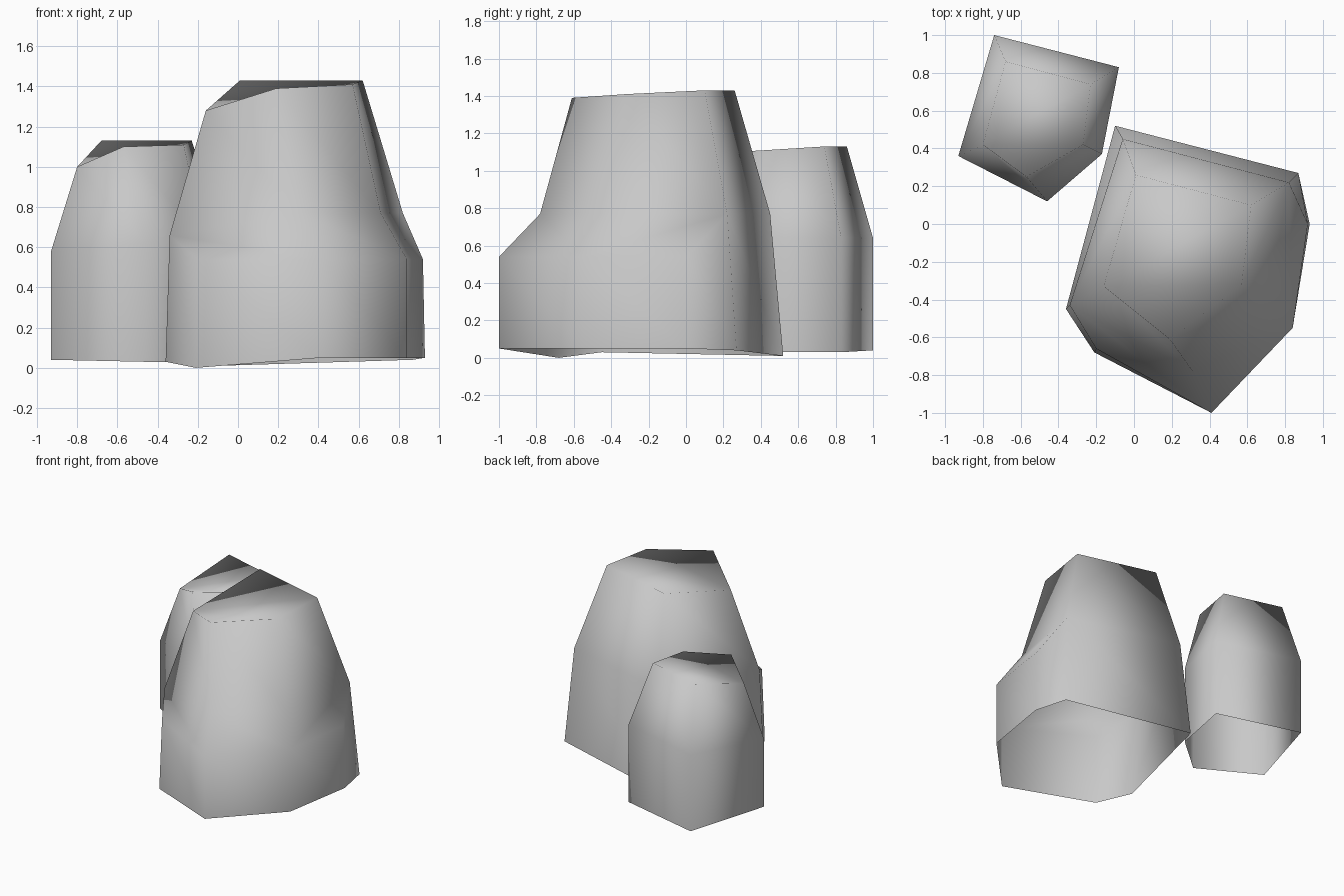
import bpy
import bmesh

default_cube = bpy.data.objects.get("Cube")
if default_cube:
    bpy.data.objects.remove(default_cube, do_unlink=True)

# One plain grey stone colour
stone = bpy.data.materials.new("stone_grey")
stone.use_nodes = True
colour = (0.58, 0.58, 0.58, 1)
stone.diffuse_color = colour
stone.node_tree.nodes["Principled BSDF"].inputs["Base Color"].default_value = colour


def add_ring(bm, points):
    return [bm.verts.new(point) for point in points]


def bridge(bm, lower, upper):
    """Join two closed rings of equal length with quads."""
    count = len(lower)
    for i in range(count):
        j = (i + 1) % count
        bm.faces.new((lower[i], lower[j], upper[j], upper[i]))


def finish(bm, name, top_ring):
    """Cap the top, leave the underside open and shade the rock smooth."""
    bm.faces.new(top_ring)
    bmesh.ops.recalc_face_normals(bm, faces=bm.faces[:])
    highest = max(bm.faces, key=lambda face: face.calc_center_median().z)
    if highest.normal.z < 0:
        bmesh.ops.reverse_faces(bm, faces=bm.faces[:])
    for face in bm.faces:
        face.smooth = True
    mesh = bpy.data.meshes.new(name)
    bm.to_mesh(mesh)
    bm.free()
    mesh.materials.append(stone)
    rock = bpy.data.objects.new(name, mesh)
    bpy.context.collection.objects.link(rock)
    return rock


# Large rock: seven-sided foot, sloping shoulder, five-sided crown
bm = bmesh.new()
foot = add_ring(bm, [
    (-0.10, 0.52, 0.01), (0.87, 0.27, 0.04), (0.93, 0.0, 0.05),
    (0.84, -0.55, 0.05), (0.41, -1.0, 0.05), (-0.21, -0.68, 0.0),
    (-0.36, -0.45, 0.03)])
waist = add_ring(bm, [
    (-0.06, 0.45, 0.77), (0.82, 0.22, 0.77), (0.92, 0.0, 0.54),
    (0.84, -0.55, 0.54), (0.41, -1.0, 0.54), (-0.20, -0.66, 0.54),
    (-0.34, -0.43, 0.66)])
back_left, back_right, right_chamfer, right, front, left_chamfer, left = waist
shoulder_right, shoulder_front = add_ring(bm, [
    (0.71, -0.42, 0.77), (0.31, -0.78, 0.77)])
crown = add_ring(bm, [
    (0.01, 0.26, 1.43), (0.62, 0.10, 1.43), (0.57, -0.32, 1.41),
    (0.19, -0.61, 1.39), (-0.16, -0.33, 1.28)])
bridge(bm, foot, waist)
bm.faces.new((back_right, right_chamfer, right, shoulder_right))
bm.faces.new((right, front, shoulder_front, shoulder_right))
bm.faces.new((front, left_chamfer, left, shoulder_front))
bridge(bm, [back_left, back_right, shoulder_right, shoulder_front, left], crown)
finish(bm, "large_rock", crown)

# Small rock: upright five-sided sides tapering to a tilted crown
outline = [(-0.74, 1.0), (-0.08, 0.83), (-0.17, 0.37), (-0.46, 0.12), (-0.93, 0.36)]
foot_heights = (0.04, 0.03, 0.03, 0.03, 0.04)
waist_heights = (0.64, 0.64, 0.64, 0.62, 0.58)
bm = bmesh.new()
foot = add_ring(bm, [(x, y, z) for (x, y), z in zip(outline, foot_heights)])
waist = add_ring(bm, [(x, y, z) for (x, y), z in zip(outline, waist_heights)])
crown = add_ring(bm, [
    (-0.68, 0.86, 1.13), (-0.23, 0.74, 1.13), (-0.27, 0.42, 1.11),
    (-0.57, 0.25, 1.10), (-0.80, 0.42, 1.0)])
bridge(bm, foot, waist)
bridge(bm, waist, crown)
finish(bm, "small_rock", crown)
